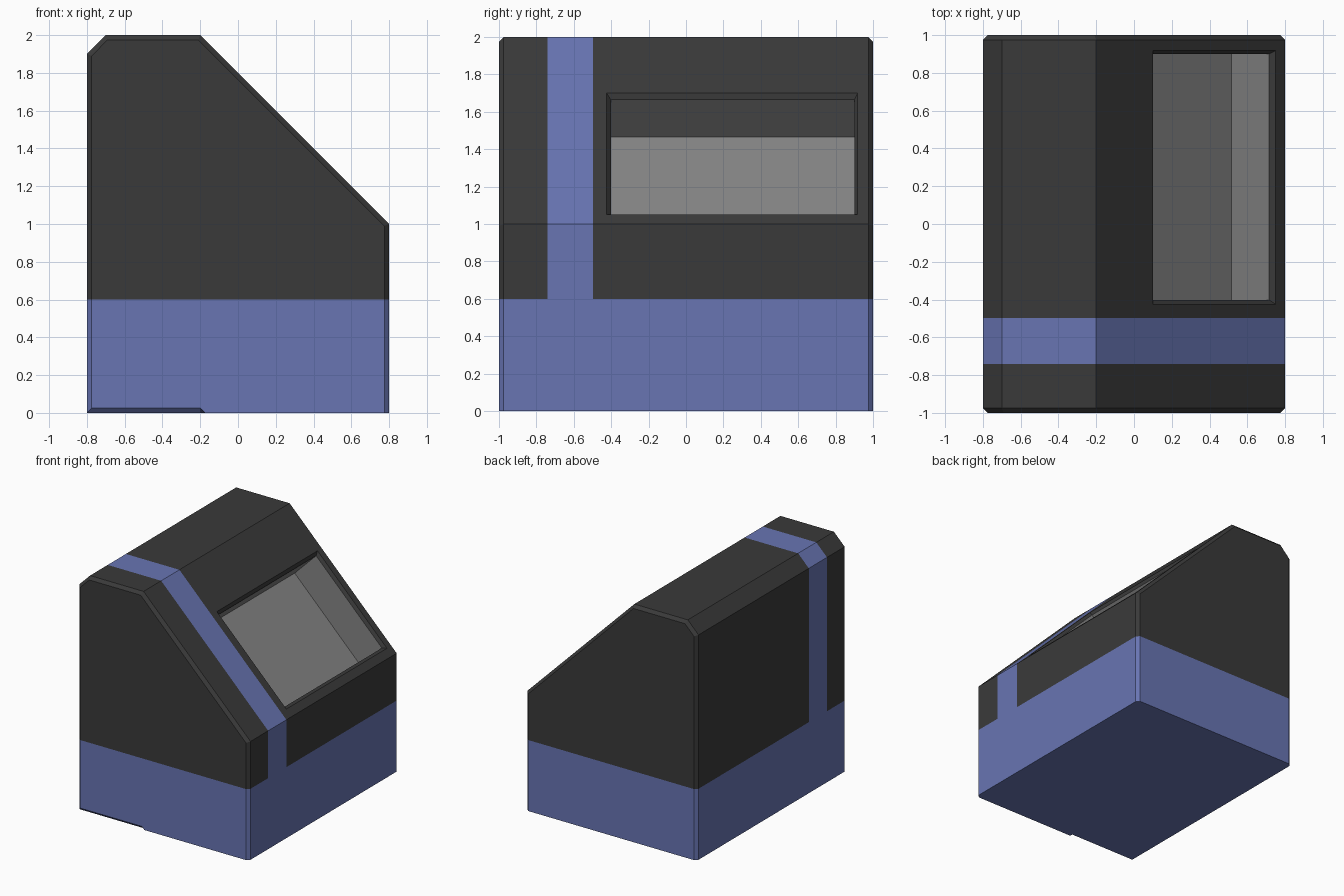
import bpy, bmesh
from mathutils import Vector

if "Cube" in bpy.data.objects:
    bpy.data.objects.remove(bpy.data.objects["Cube"])


def material(name, rgb):
    m = bpy.data.materials.new(name)
    m.diffuse_color = (*rgb, 1.0)
    m.use_nodes = True
    m.node_tree.nodes["Principled BSDF"].inputs["Base Color"].default_value = m.diffuse_color
    return m


DARK, BLUE, GREY = 0, 1, 2
materials = [
    material("charcoal", (0.042, 0.042, 0.042)),
    material("slate blue", (0.138, 0.178, 0.45)),
    material("screen grey", (0.235, 0.235, 0.235)),
]

# Side profile (x, z) and its inset versions for the chamfered ends
profile = [(-0.8, 0), (-0.2, 0), (-0.175, 0), (0.8, 0),
           (0.8, 1), (-0.2, 2), (-0.7, 2), (-0.8, 1.9)]
upper_inset = [(-0.175, 0), (0.775, 0), (0.775, 0.99),
               (-0.21, 1.975), (-0.69, 1.975), (-0.775, 1.89)]
front_cap = [(-0.775, 0.025), (-0.2, 0.025)] + upper_inset
back_cap = [(-0.775, 0), (-0.2, 0)] + upper_inset

bm = bmesh.new()
rings = [[bm.verts.new((x, y, z)) for x, z in pts]
         for y, pts in ((-1, front_cap), (-0.975, profile),
                        (0.975, profile), (1, back_cap))]
n = len(profile)
for a, b in zip(rings, rings[1:]):
    for i in range(n):
        j = (i + 1) % n
        bm.faces.new((a[i], a[j], b[j], b[i]))
bm.faces.new(rings[0])
bm.faces.new(rings[-1])

# Cut lines for the blue base and the vertical stripe
STRIPE = (-0.74, -0.497)
cuts = [((0, y, 0), (0, 1, 0)) for y in STRIPE] + [((0, 0, 0.6), (0, 0, 1))]
for co, no in cuts:
    bmesh.ops.bisect_plane(bm, geom=bm.verts[:] + bm.edges[:] + bm.faces[:],
                           dist=1e-5, plane_co=co, plane_no=no)
bmesh.ops.recalc_face_normals(bm, faces=bm.faces[:])
for f in bm.faces:
    c = f.calc_center_median()
    f.material_index = BLUE if c.z < 0.6 or STRIPE[0] < c.y < STRIPE[1] else DARK

# Screen recess: opening, chamfered rim, then straight walls down to the floor
slope = Vector((1, 0, 1)).normalized()
panel = max((f for f in bm.faces if f.normal.dot(slope) > 0.999),
            key=lambda f: f.calc_area())
# upper (x, z), lower (x, z), y range, colour of the surrounding ring
steps = [((0.1, 1.7), (0.75, 1.05), (-0.425, 0.918), DARK),
         ((0.1, 1.665), (0.715, 1.05), (-0.402, 0.9), DARK),
         ((-0.1, 1.465), (0.515, 0.85), (-0.402, 0.9), GREY)]
for top, low, (y0, y1), colour in steps:
    ring = bmesh.ops.inset_individual(bm, faces=[panel], thickness=0.005)["faces"]
    c = panel.calc_center_median()
    for v in panel.verts:
        x, z = top if v.co.z > c.z else low
        v.co = (x, y1 if v.co.y > c.y else y0, z)
    for f in ring:
        if f != panel:
            f.material_index = colour
panel.material_index = GREY

mesh = bpy.data.meshes.new("console_housing")
bm.to_mesh(mesh)
bm.free()
for m in materials:
    mesh.materials.append(m)
housing = bpy.data.objects.new("console_housing", mesh)
bpy.context.collection.objects.link(housing)
